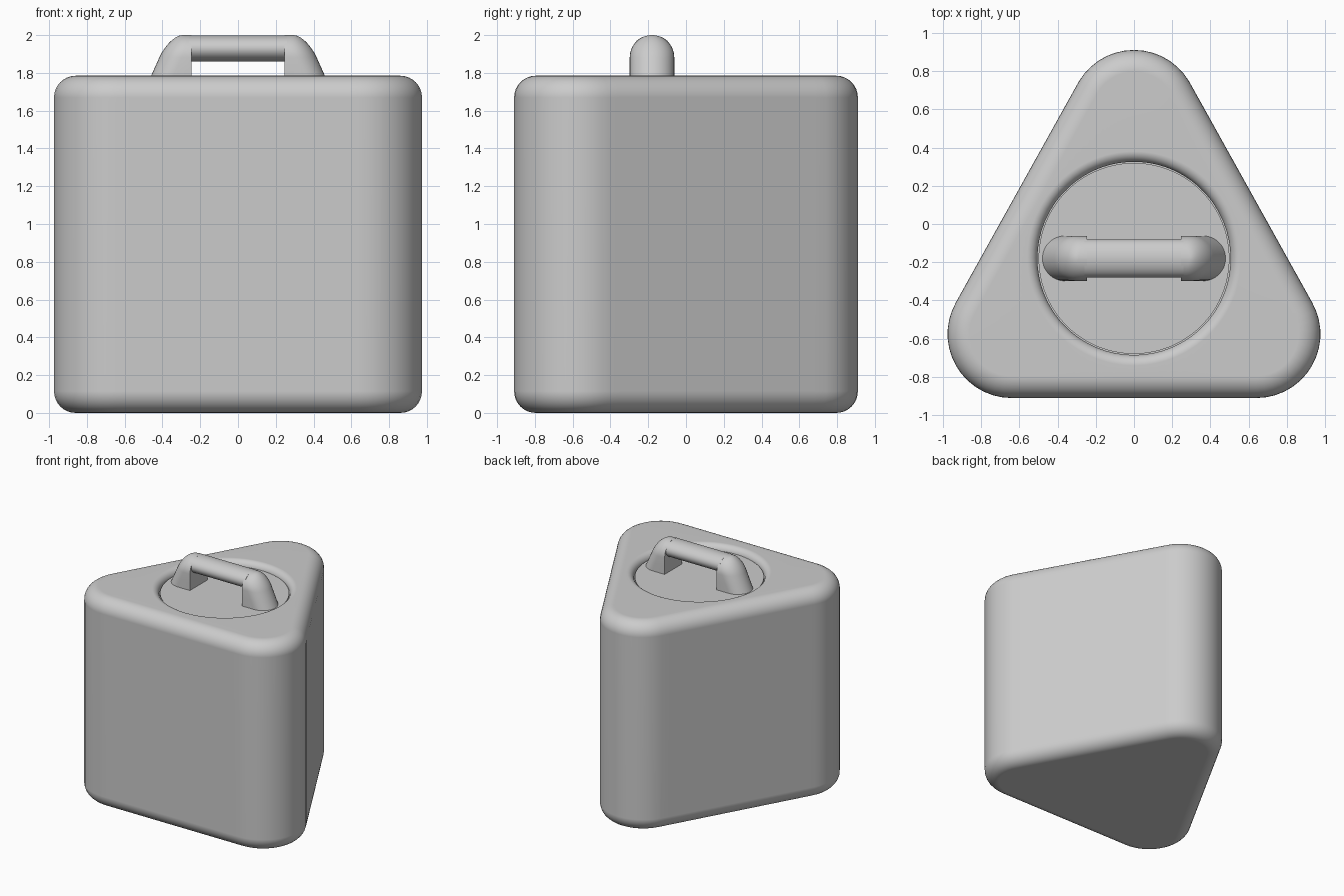
import bpy, bmesh
from math import sin, cos, pi, sqrt, atan2

old = bpy.data.objects.get("Cube")
if old:
    bpy.data.objects.remove(old, do_unlink=True)

grey = bpy.data.materials.new("light_grey")
grey.use_nodes = True
colour = (0.6, 0.6, 0.6, 1)
grey.diffuse_color = colour
grey.node_tree.nodes["Principled BSDF"].inputs["Base Color"].default_value = colour


def loft(name, rings):
    """Skin a stack of equal-length rings and cap both ends."""
    bm = bmesh.new()
    loops = [[bm.verts.new(p) for p in ring] for ring in rings]
    n = len(loops[0])
    for a, b in zip(loops, loops[1:]):
        for i in range(n):
            j = (i + 1) % n
            bm.faces.new((a[i], a[j], b[j], b[i]))
    bm.faces.new(loops[0][::-1])
    bm.faces.new(loops[-1])
    bmesh.ops.recalc_face_normals(bm, faces=bm.faces)
    mesh = bpy.data.meshes.new(name)
    bm.to_mesh(mesh)
    bm.free()
    mesh.materials.append(grey)
    ob = bpy.data.objects.new(name, mesh)
    bpy.context.collection.objects.link(ob)
    bpy.ops.object.select_all(action='DESELECT')
    ob.select_set(True)
    bpy.context.view_layer.objects.active = ob
    bpy.ops.object.shade_smooth_by_angle(angle=pi / 5)
    return ob


HEIGHT, EDGE, CORNER = 1.785, 0.115, 0.335
LID_Y, LID_R, LIP, LID_Z = -0.18, 0.505, 0.055, 1.743
CENTRES = [(0.64, -0.575), (0, 0.575), (-0.64, -0.575)]


def outline(inset, z, arc=14, side=20):
    """Rounded triangle with evenly divided straight sides."""
    r = CORNER - inset
    corners = []
    for k, (cx, cy) in enumerate(CENTRES):
        start = -pi / 2 + k * 2 * pi / 3
        corners.append([(cx + r * cos(start + t * 2 * pi / 3 / arc),
                         cy + r * sin(start + t * 2 * pi / 3 / arc), z)
                        for t in range(arc + 1)])
    pts = []
    for k, corner in enumerate(corners):
        pts += corner
        a, b = corner[-1], corners[(k + 1) % 3][0]
        for s in range(1, side):
            f = s / side
            pts.append((a[0] + (b[0] - a[0]) * f, a[1] + (b[1] - a[1]) * f, z))
    return pts


# Body: filleted prism whose top rolls down into a round lid recess
steps = 8
rings = []
for i in range(steps + 1):
    a = i / steps * pi / 2
    rings.append(outline(EDGE * (1 - sin(a)), EDGE * (1 - cos(a))))
for i in range(steps + 1):
    a = i / steps * pi / 2
    rings.append(outline(EDGE * (1 - cos(a)), HEIGHT - EDGE * (1 - sin(a))))
angles = [atan2(y - LID_Y, x) for x, y, z in rings[-1]]


def recess_ring(r, z):
    return [(r * cos(a), LID_Y + r * sin(a), z) for a in angles]


for i in range(steps + 1):
    a = i / steps * pi / 2
    rings.append(recess_ring(LID_R + LIP * (1 - sin(a)), HEIGHT - LIP * (1 - cos(a))))
rings.append(recess_ring(LID_R, HEIGHT - 0.09))
body = loft("body", rings)
body.modifiers.new("even_shading", 'WEIGHTED_NORMAL').keep_sharp = True

# Lid: disc sitting in the recess with a hairline gap
lid_ring = [2 * pi * i / 96 for i in range(96)]
loft("lid", [[((LID_R - 0.006) * cos(a), LID_Y + (LID_R - 0.006) * sin(a), z) for a in lid_ring]
             for z in (HEIGHT - 0.09, LID_Z)])

# Handle feet: D-shaped sections leaning inward, arched over the top
INNER, HALF, SPRING = 0.245, 0.118, 1.882


def foot_section(z):
    rise = max(0, z - SPRING) / HALF
    half = max(0.004, HALF * sqrt(max(0, 1 - rise * rise)))
    lean = 0.479 - 0.45 * (z - LID_Z)
    end = lean - 0.07 * (1 - sqrt(max(0, 1 - rise * rise)))
    pts = [(INNER, LID_Y + half, z), (INNER, LID_Y - half, z)]
    for i in range(17):
        a = -pi / 2 + pi * i / 16
        pts.append((end - half + half * cos(a), LID_Y + half * sin(a), z))
    return pts


heights = [LID_Z - 0.02, LID_Z, 1.81] + [SPRING + HALF * sin(pi / 2 * i / 12) for i in range(13)]
feet = loft("handle_feet", [foot_section(z) for z in heights])
feet.modifiers.new("mirror", 'MIRROR')

# Handle bar: slightly slimmer oval grip between the feet
loft("handle_bar", [[(x, LID_Y + 0.1 * cos(a), 1.929 + 0.07 * sin(a))
                     for a in (2 * pi * i / 40 for i in range(40))]
                    for x in (-0.26, 0.26)])
